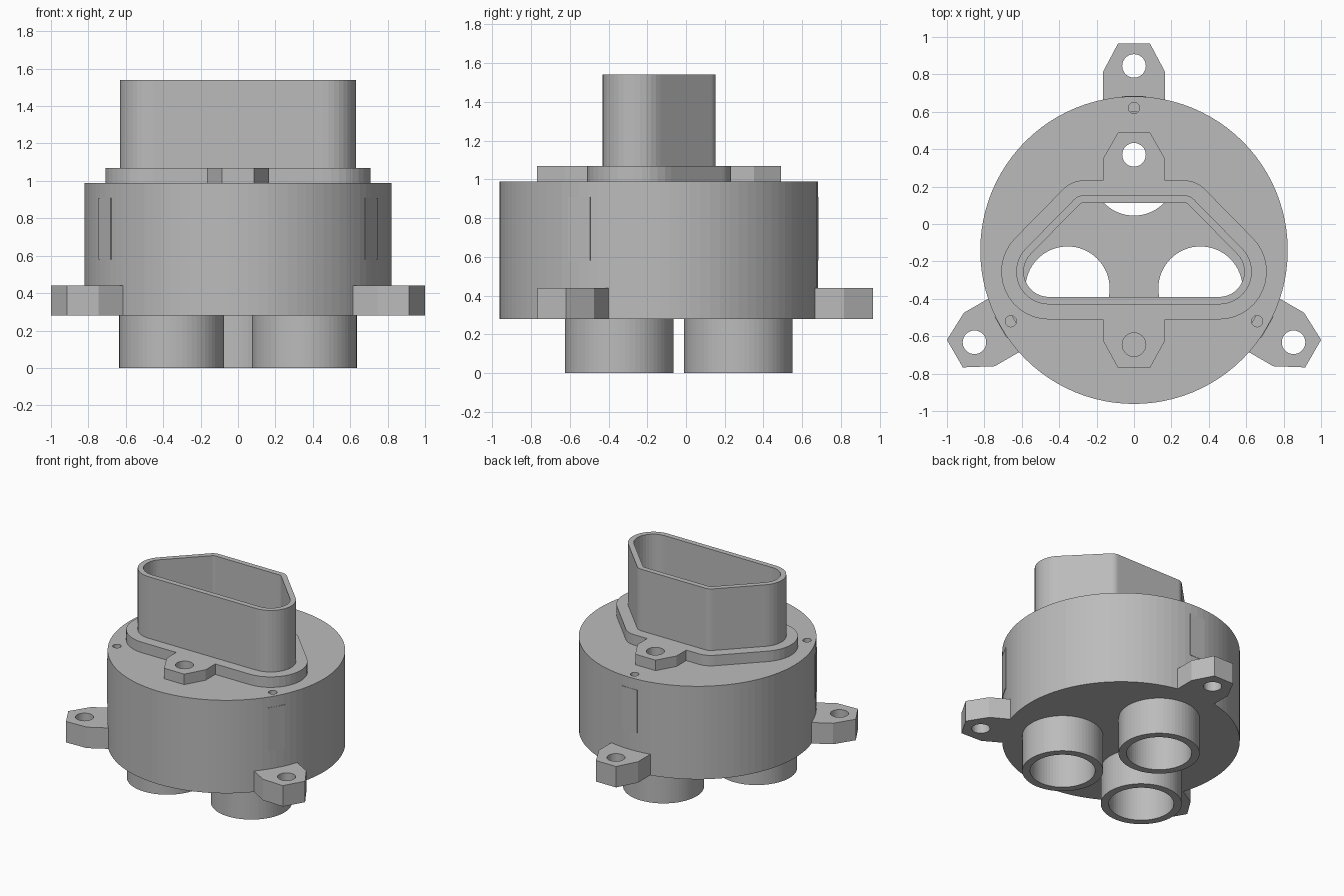
import bpy, bmesh, math
from mathutils import Matrix

if "Cube" in bpy.data.objects:
    bpy.data.objects.remove(bpy.data.objects["Cube"])

CY = -0.14                      # y of the round body's axis
THIRDS = (90, 210, 330)         # directions of the tabs, screws and tubes
grey = bpy.data.materials.new("plain_grey")
grey.diffuse_color = (0.5, 0.5, 0.5, 1)
grey.use_nodes = True
grey.node_tree.nodes["Principled BSDF"].inputs["Base Color"].default_value = grey.diffuse_color


def arc(cx, cy, r, a0, a1, n):
    return [(cx + r * math.cos(math.radians(a0 + (a1 - a0) * i / n)),
             cy + r * math.sin(math.radians(a0 + (a1 - a0) * i / n))) for i in range(n + 1)]


def circle(cx, cy, r, n=48):
    return arc(cx, cy, r, 0, 360, n)[:-1]


def polar(r, deg):
    return r * math.cos(math.radians(deg)), CY + r * math.sin(math.radians(deg))


def mirrored(half):
    return half + [(-x, y) for x, y in reversed(half)]


def port_half(offset):
    # right half of the rounded trapezoid, grown outward by offset
    return (arc(0.455, -0.255, 0.135 + offset, -90, 44.5, 14)
            + arc(0.27, 0.083, 0.03 + offset, 44.5, 90, 8))


def turned(points, deg):
    # points given as (tangent, radial) are placed round the body axis
    m = Matrix.Rotation(math.radians(deg - 90), 2)
    return [(m[0][0] * x + m[0][1] * y, CY + m[1][0] * x + m[1][1] * y) for x, y in points]


def prism(name, outline, z0, z1, holes=()):
    bm = bmesh.new()
    for loop in (outline, *holes):
        vs = [bm.verts.new((x, y, z0)) for x, y in loop]
        for a, b in zip(vs, vs[1:] + vs[:1]):
            bm.edges.new((a, b))
    bmesh.ops.triangle_fill(bm, edges=bm.edges[:], use_beauty=True, normal=(0, 0, 1))
    ext = bmesh.ops.extrude_face_region(bm, geom=bm.faces[:])
    for v in ext["geom"]:
        if isinstance(v, bmesh.types.BMVert):
            v.co.z = z1
    bmesh.ops.recalc_face_normals(bm, faces=bm.faces[:])
    me = bpy.data.meshes.new(name)
    bm.to_mesh(me)
    bm.free()
    me.materials.append(grey)
    ob = bpy.data.objects.new(name, me)
    bpy.context.collection.objects.link(ob)
    return ob


def cut(target, outline, z0, z1):
    cutter = prism("cutter", outline, z0, z1)
    cutter.hide_render = True
    cutter.display_type = 'WIRE'
    mod = target.modifiers.new("cut", 'BOOLEAN')
    mod.operation = 'DIFFERENCE'
    mod.solver = 'EXACT'
    mod.object = cutter


ear_holes = [circle(0, 0.37, 0.063, 32), circle(0, -0.645, 0.063, 32)]
inner_port = mirrored(port_half(0))

# round hollow body, open to the port above and the tubes below
body = prism("body", circle(0, CY, 0.822, 96), 0.28, 0.99)
cut(body, circle(0, CY, 0.74, 96), 0.36, 0.91)
for hole in (inner_port, *ear_holes):
    cut(body, hole, 0.85, 1.05)

for deg in THIRDS:
    screw = circle(*polar(0.76, deg), 0.03, 20)
    cut(body, screw, 0.65, 1.05)
    # screw boss just touching the outer wall
    prism("screw_boss", turned([(-0.065, 0.66), (0.065, 0.66), (0.065, 0.824), (-0.065, 0.824)], deg),
          0.58, 0.909, [screw])
    # mounting tab with chamfered end
    prism("mounting_tab", turned(mirrored([(0.165, 0.79), (0.165, 0.955), (0.085, 1.106)]), deg),
          0.28, 0.44, [circle(*polar(0.985, deg), 0.063, 32)])
    # outlet tube
    x, y = polar(0.41, deg)
    cut(body, circle(x, y, 0.225, 64), 0.2, 0.5)
    prism("outlet_tube", circle(x, y, 0.28, 64), 0, 0.28, [circle(x, y, 0.225, 64)])

# port flange with two screw ears
flange = mirrored([(0.085, -0.77), (0.165, -0.625), (0.165, -0.51)] + port_half(0.12)
                  + [(0.165, 0.233), (0.165, 0.35), (0.085, 0.49)])
prism("port_flange", flange, 0.99, 1.07, [inner_port, *ear_holes])

# tall trapezoid port
prism("inlet_port", mirrored(port_half(0.04)), 1.07, 1.54, [inner_port])
